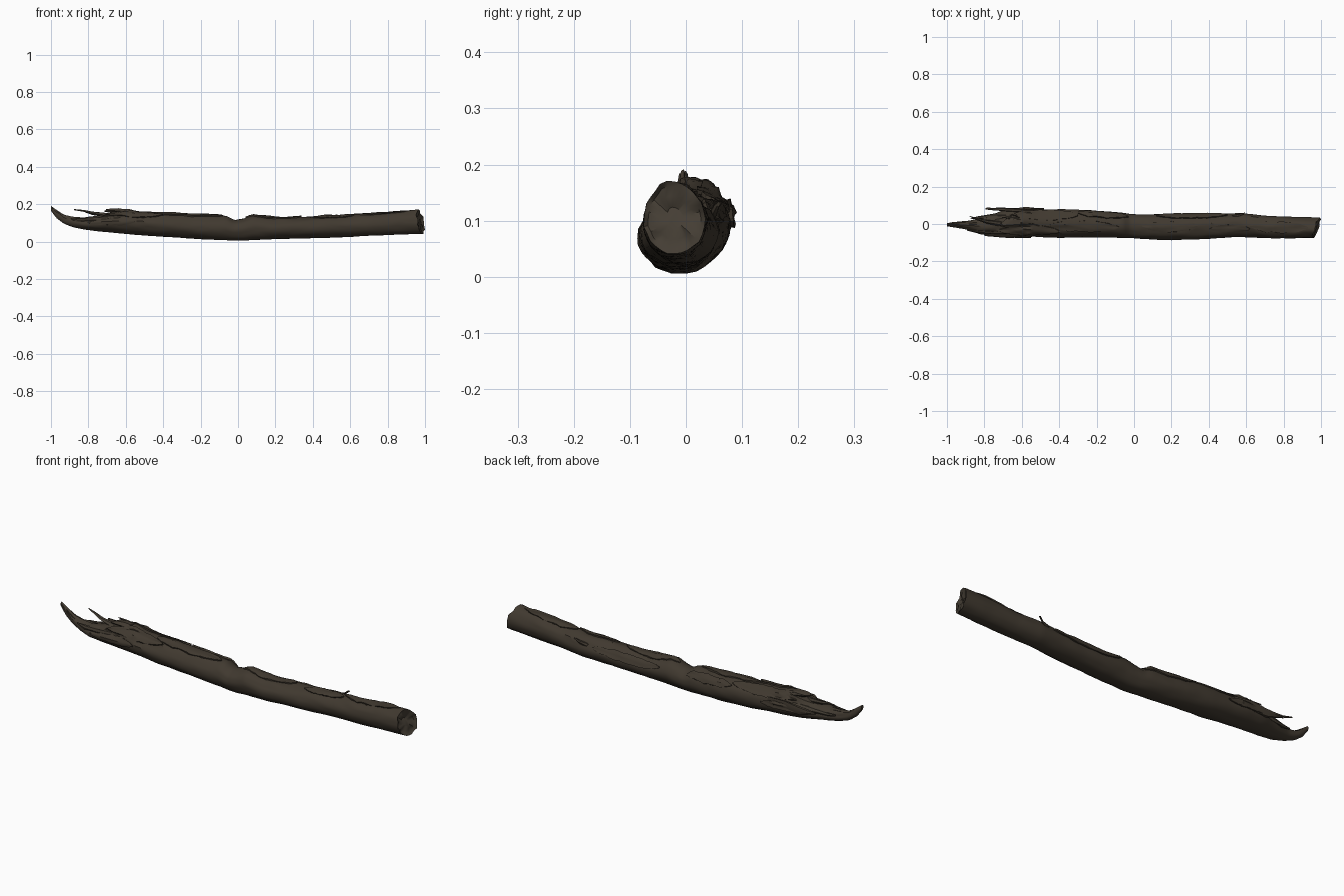
import bpy, bmesh, math, random
from mathutils import Vector, noise

if "Cube" in bpy.data.objects:
    bpy.data.objects.remove(bpy.data.objects["Cube"])

random.seed(4)

def material(name, rgb):
    m = bpy.data.materials.new(name)
    m.diffuse_color = (*rgb, 1)
    m.use_nodes = True
    m.node_tree.nodes["Principled BSDF"].inputs["Base Color"].default_value = m.diffuse_color
    return m

bark = material("dark brown bark", (0.052, 0.041, 0.029))
wood = material("brown broken wood", (0.058, 0.047, 0.034))

# x, y min, y max, z min, z max along the log
SECTIONS = [
    (-1.00, -0.012, 0.004, 0.165, 0.190), (-0.97, -0.016, 0.010, 0.125, 0.168),
    (-0.93, -0.022, 0.014, 0.095, 0.140), (-0.88, -0.034, 0.018, 0.076, 0.128),
    (-0.82, -0.056, 0.034, 0.064, 0.126), (-0.76, -0.060, 0.050, 0.057, 0.138),
    (-0.70, -0.063, 0.068, 0.051, 0.150), (-0.60, -0.066, 0.080, 0.042, 0.160),
    (-0.40, -0.072, 0.080, 0.025, 0.150), (-0.20, -0.072, 0.072, 0.012, 0.140),
    (-0.06, -0.073, 0.060, 0.006, 0.136), (-0.02, -0.074, 0.053, 0.005, 0.114),
    (0.03, -0.078, 0.051, 0.005, 0.122), (0.08, -0.082, 0.051, 0.008, 0.140),
    (0.20, -0.087, 0.052, 0.012, 0.126), (0.40, -0.078, 0.053, 0.019, 0.130),
    (0.57, -0.070, 0.058, 0.024, 0.138), (0.70, -0.076, 0.044, 0.030, 0.146),
    (0.85, -0.077, 0.038, 0.036, 0.160), (1.00, -0.076, 0.034, 0.040, 0.167)]

def section(x):
    for a, b in zip(SECTIONS, SECTIONS[1:]):
        if x <= b[0]:
            f = max(0, (x - a[0]) / (b[0] - a[0]))
            return [p + (q - p) * f for p, q in zip(a[1:], b[1:])]
    return SECTIONS[-1][1:]

def surface(x, ang, lift=0.0):
    """Point on the bark, with streaky lumps that grow on the top side."""
    y0, y1, z0, z1 = section(x)
    c, s = math.cos(ang), math.sin(ang)
    n = noise.noise((x * 5, c * 2.6, s * 2.6)) + 0.6 * noise.noise((x * 14, c * 6, s * 6))
    rough = 0.05 + 0.05 * max(0, s)
    if x < -0.55:
        rough += 0.16 * max(0, s + 0.3)
    k = 1 + rough * n
    return Vector((x, (y0 + y1) / 2 + ((y1 - y0) / 2 * k + lift) * c,
                   (z0 + z1) / 2 + ((z1 - z0) / 2 * k + lift) * s))

def finish(name, bm, mats, angle=40):
    bmesh.ops.recalc_face_normals(bm, faces=bm.faces)
    me = bpy.data.meshes.new(name)
    bm.to_mesh(me)
    bm.free()
    ob = bpy.data.objects.new(name, me)
    bpy.context.collection.objects.link(ob)
    for m in mats:
        me.materials.append(m)
    bpy.ops.object.select_all(action='DESELECT')
    ob.select_set(True)
    bpy.context.view_layer.objects.active = ob
    bpy.ops.object.shade_smooth_by_angle(angle=math.radians(angle))
    return ob

def bridge(bm, rings, closed=True):
    faces = []
    n = len(rings[0])
    for a, b in zip(rings, rings[1:]):
        for i in range(n if closed else n - 1):
            j = (i + 1) % n
            faces.append(bm.faces.new((a[i], a[j], b[j], b[i])))
    return faces

# Main log, with the right end cut at a slant
N, STEPS = 28, 130
bm = bmesh.new()
rings = []
for i in range(STEPS + 1):
    x = -1 + 2 * i / STEPS
    ring = []
    for j in range(N):
        p = surface(x, 2 * math.pi * j / N)
        if x > 0.8:
            end = 0.978 + 0.32 * (p.y + 0.02) - 0.15 * (p.z - 0.1) \
                + 0.010 * noise.noise((0, p.y * 40, p.z * 40))
            p.x = 0.8 + (x - 0.8) / 0.2 * (min(end, 1.0) - 0.8)
        ring.append(bm.verts.new(p))
    rings.append(ring)
bridge(bm, rings)
bm.faces.new(rings[0])
# Uneven end grain, built as shrinking rings
outer = [v.co.copy() for v in rings[-1]]
mid = sum(outer, Vector()) / N
cap = [rings[-1]]
for f in (0.86, 0.6, 0.3):
    ring = []
    for p in outer:
        q = mid.lerp(p, f)
        q.x += -0.008 + 0.014 * noise.noise((3, q.y * 30, q.z * 30))
        ring.append(bm.verts.new(q))
    cap.append(ring)
for f in bridge(bm, cap) + [bm.faces.new(cap[-1])]:
    f.material_index = 1
finish("log", bm, [bark, wood])

def flake(name, x0, x1, a0, a1, lift=0.006):
    """Raised ragged sheet of bark following the log."""
    bm = bmesh.new()
    nx, na = 14, 6
    grids = []
    for depth in (lift, -0.006):
        rows = []
        for i in range(nx + 1):
            u = i / nx
            w = max(0.12, math.sin(math.pi * u) ** 0.5) * random.uniform(0.75, 1.05)
            row = []
            for j in range(na + 1):
                v = (j / na - 0.5) * w + 0.5
                a = math.radians(a0 + (a1 - a0) * v)
                row.append(bm.verts.new(surface(x0 + (x1 - x0) * u, a, depth)))
            rows.append(row)
        bridge(bm, rows, False)
        grids.append(rows)
    edges = [[r[0] for r in g] + g[-1][1:] + [r[-1] for r in g[-2::-1]] + g[0][-2:0:-1]
             for g in grids]
    bridge(bm, edges)
    finish(name, bm, [bark], 35)

FLAKES = [(-0.72, -0.40, 95, 150), (-0.66, -0.30, 30, 80), (-0.45, -0.08, 75, 125),
          (-0.30, -0.03, 20, 65), (0.04, 0.34, 60, 115), (0.12, 0.50, 5, 50),
          (0.40, 0.62, 85, 125), (0.62, 0.93, 60, 120), (-0.80, -0.55, 150, 195),
          (-0.70, -0.48, -10, 25)]
for i, f in enumerate(FLAKES):
    flake("bark_flake_%d" % (i + 1), *f)

def splinter(name, path, mat=bark, sides=6):
    """Ragged tapering shard: path of (x, y, z, half width, half height)."""
    bm = bmesh.new()
    rings = []
    for x, y, z, w, h in path:
        ring = []
        for j in range(sides):
            a = 2 * math.pi * j / sides
            k = random.uniform(0.8, 1.15)
            ring.append(bm.verts.new((x + random.uniform(-.006, .006),
                                      y + w * k * math.cos(a), z + h * k * math.sin(a))))
        rings.append(ring)
    bridge(bm, rings)
    bm.faces.new(rings[0])
    bm.faces.new(rings[-1])
    finish(name, bm, [mat], 30)

# Shards around the broken left end
splinter("back_shard", [(-0.52, .066, .110, .012, .026), (-0.62, .072, .112, .013, .028),
                        (-0.70, .077, .112, .010, .022), (-0.75, .080, .116, .008, .014),
                        (-0.79, .082, .122, .005, .006)])
splinter("thin_shard", [(-0.70, .000, .140, .014, .014), (-0.78, .012, .152, .010, .009),
                        (-0.83, .024, .165, .007, .006), (-0.88, .040, .171, .002, .003)], wood)
splinter("top_lump", [(-0.50, .012, .140, .014, .010), (-0.58, .015, .155, .026, .013),
                      (-0.64, .010, .164, .028, .017), (-0.68, .004, .166, .022, .012),
                      (-0.71, -.005, .164, .008, .006)])
splinter("top_spike", [(-0.60, .026, .155, .012, .012), (-0.65, .030, .166, .009, .009),
                       (-0.70, .036, .172, .003, .003)], wood)
splinter("front_shard", [(-0.66, -.044, .120, .012, .020), (-0.76, -.046, .116, .010, .018),
                         (-0.84, -.040, .114, .008, .012), (-0.89, -.033, .120, .003, .005)])
splinter("inner_shard", [(-0.68, .040, .118, .018, .016), (-0.76, .042, .116, .014, .014),
                         (-0.83, .034, .112, .008, .008), (-0.87, .030, .114, .003, .004)], wood)
splinter("tip_shard", [(-0.88, -.010, .105, .014, .012), (-0.93, -.016, .130, .008, .008),
                       (-0.965, -.012, .158, .003, .004)], wood)

# Small twig stub on the back
splinter("twig_stub", [(0.53, .040, .105, .010, .012), (0.57, .050, .116, .007, .008),
                       (0.59, .057, .130, .004, .005)])
